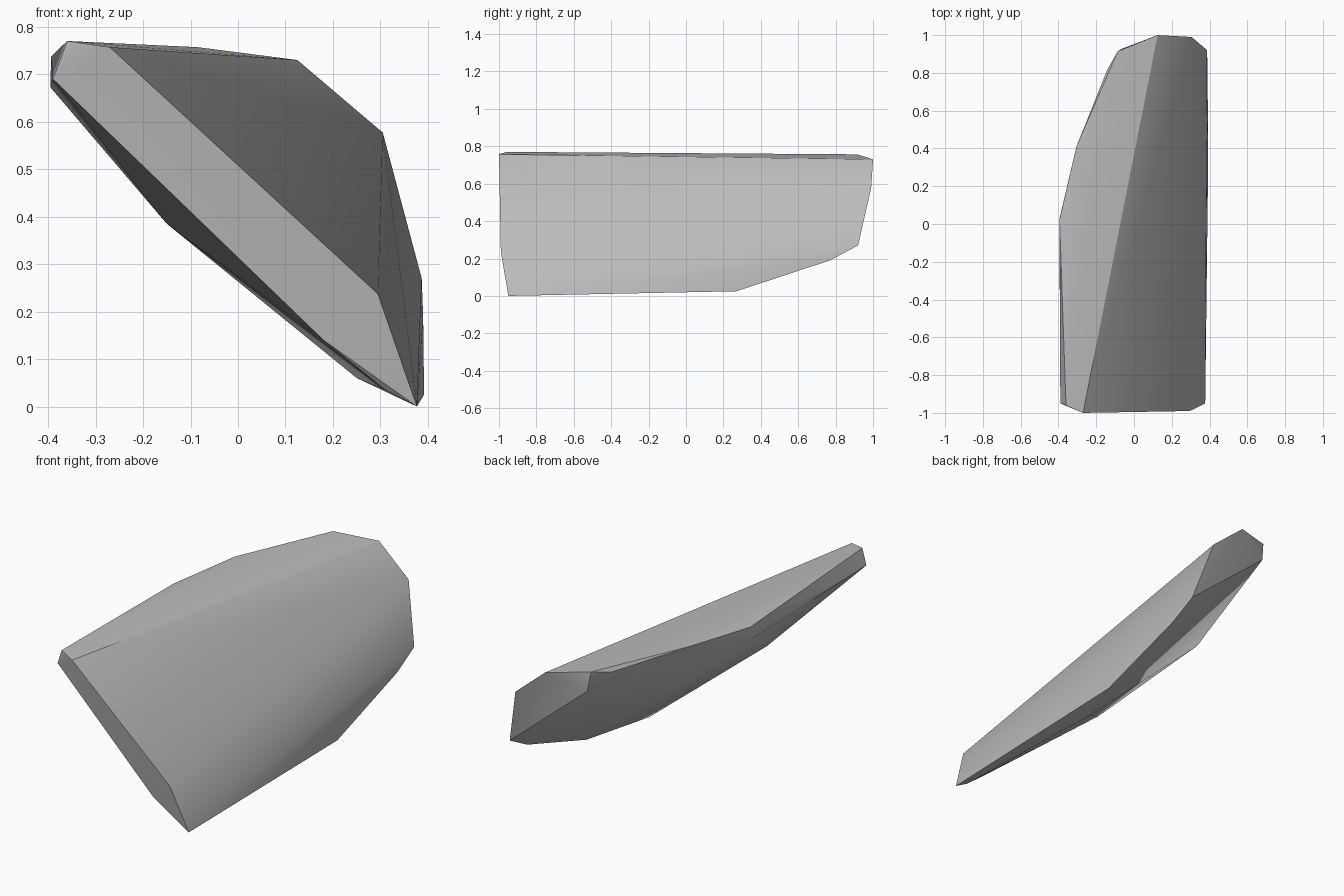
import bpy
import bmesh
import math

# Remove the default cube
default_cube = bpy.data.objects.get("Cube")
if default_cube:
    bpy.data.objects.remove(default_cube, do_unlink=True)


def make_material(name, color):
    material = bpy.data.materials.new(name)
    material.use_nodes = True
    material.diffuse_color = color
    shader = material.node_tree.nodes["Principled BSDF"]
    shader.inputs["Base Color"].default_value = color
    shader.inputs["Roughness"].default_value = 0.9
    return material


def hull_object(name, corner_groups, material, crease_angle):
    """Wrap the corner groups in one convex chipped solid."""
    mesh = bpy.data.meshes.new(name)
    bm = bmesh.new()
    for corners in corner_groups:
        for corner in corners:
            bm.verts.new(corner)
    hull = bmesh.ops.convex_hull(bm, input=bm.verts[:], use_existing_faces=False)
    loose = {v for v in hull["geom_interior"] + hull["geom_unused"]
             if isinstance(v, bmesh.types.BMVert) and v.is_valid}
    bmesh.ops.delete(bm, geom=list(loose), context="VERTS")
    bmesh.ops.recalc_face_normals(bm, faces=bm.faces[:])
    bm.to_mesh(mesh)
    bm.free()
    mesh.materials.append(material)

    obj = bpy.data.objects.new(name, mesh)
    bpy.context.collection.objects.link(obj)
    bpy.ops.object.select_all(action="DESELECT")
    obj.select_set(True)
    bpy.context.view_layer.objects.active = obj
    bpy.ops.object.shade_smooth_by_angle(angle=math.radians(crease_angle))
    return obj


# Flat cut at the front end
front_end = [
    (-0.27, -1.0, 0.757), (0.295, -0.99, 0.237), (0.377, -0.95, 0.0),
    (0.31, -0.943, 0.035), (0.18, -0.965, 0.14),
    (-0.39, -0.95, 0.69), (-0.36, -0.96, 0.77),
]

# Chipped rounded edge at the back end
back_end = [
    (0.125, 1.0, 0.73), (0.305, 0.99, 0.577), (0.387, 0.92, 0.27),
    (-0.085, 0.915, 0.757), (-0.07, 0.925, 0.655),
]

# Thin upper rim running along the raised side
upper_rim = [
    (-0.394, 0.025, 0.737), (-0.395, 0.025, 0.672),
    (-0.305, 0.41, 0.757), (-0.14, 0.82, 0.735),
]

# Lower rim and the shallow bulge underneath
lower_side = [
    (0.392, 0.27, 0.025), (0.39, 0.77, 0.19),
    (-0.15, -0.46, 0.385), (0.25, -0.05, 0.06),
]

stone_gray = make_material("stone gray", (0.5, 0.5, 0.5, 1.0))
hull_object("stone_slab", [front_end, back_end, upper_rim, lower_side], stone_gray, 30)
